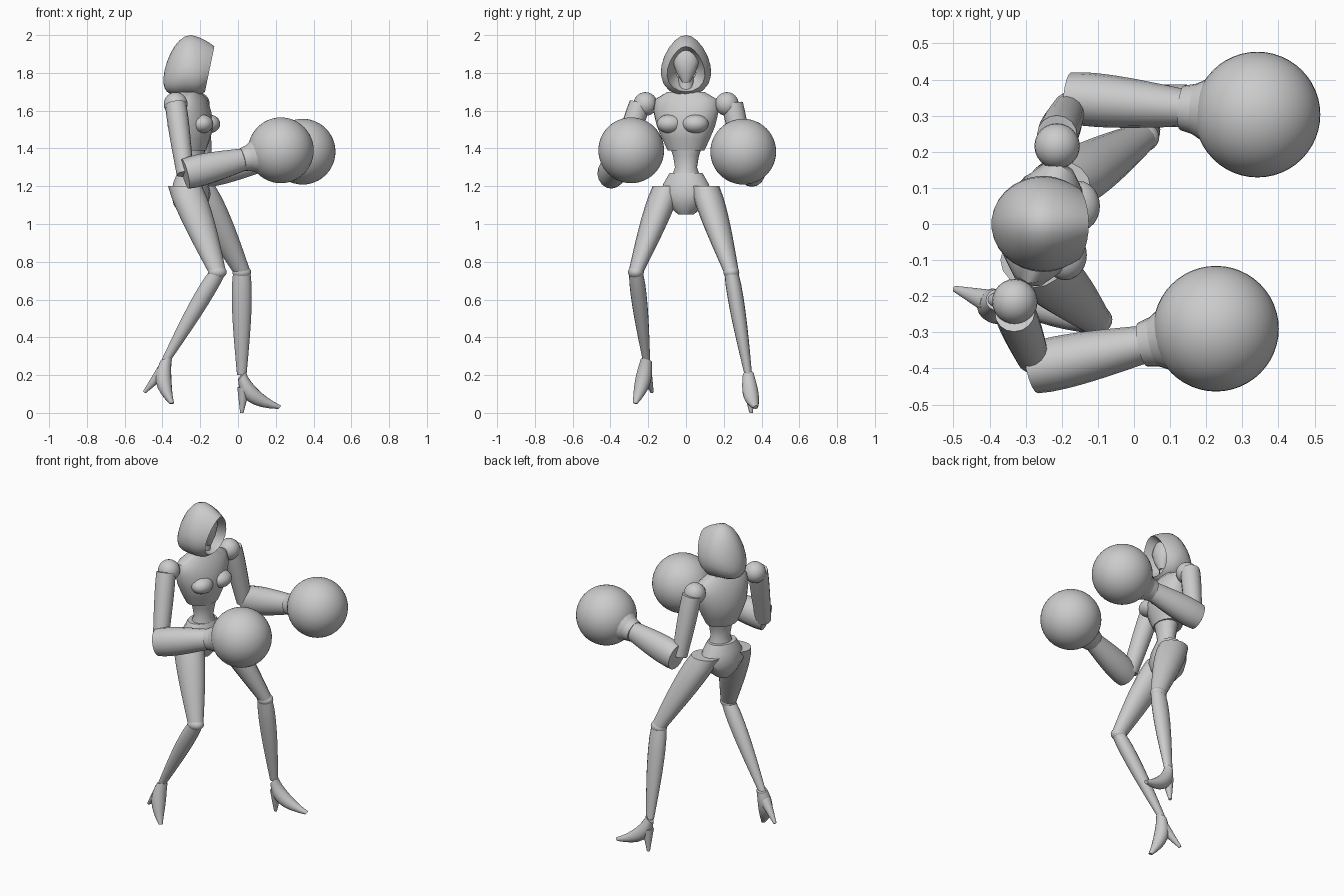
import bpy, bmesh, math
from mathutils import Vector

cube = bpy.data.objects.get("Cube")
if cube:
    bpy.data.objects.remove(cube, do_unlink=True)

tone = (0.6, 0.6, 0.6, 1)
grey = bpy.data.materials.new("matte grey")
grey.use_nodes = True
grey.diffuse_color = tone
grey.node_tree.nodes["Principled BSDF"].inputs["Base Color"].default_value = tone

across, sideways, upward = Vector((1, 0, 0)), Vector((0, 1, 0)), Vector((0, 0, 1))


def finish(name, bm, angle):
    bmesh.ops.recalc_face_normals(bm, faces=bm.faces)
    mesh = bpy.data.meshes.new(name)
    bm.to_mesh(mesh)
    bm.free()
    obj = bpy.data.objects.new(name, mesh)
    bpy.context.collection.objects.link(obj)
    mesh.materials.append(grey)
    bpy.ops.object.select_all(action='DESELECT')
    obj.select_set(True)
    bpy.context.view_layer.objects.active = obj
    bpy.ops.object.shade_smooth_by_angle(angle=math.radians(angle))


def skin(name, rings, angle=40):
    """Join rings of points into a closed tube."""
    bm = bmesh.new()
    loops = [[bm.verts.new(point) for point in ring] for ring in rings]
    for lower, upper in zip(loops, loops[1:]):
        for i in range(len(lower)):
            bm.faces.new((lower[i - 1], lower[i], upper[i], upper[i - 1]))
    bm.faces.new(loops[0])
    bm.faces.new(loops[-1])
    finish(name, bm, angle)


def oval(centre, u, v, sides=16):
    turns = [math.tau * i / sides for i in range(sides)]
    return [centre + u * math.cos(turn) + v * math.sin(turn) for turn in turns]


def stack(name, x, levels, forward=across, left=sideways):
    """Level ovals, each given as height, half depth and half width."""
    skin(name, [oval(Vector((x, 0, height)), forward * depth, left * width)
                for height, depth, width in levels])


def taper(name, start, end, first, last, bulge=0.0, flat=1.0, level=False, steps=8):
    """Straight limb; the bulge swells it between its two end radii."""
    direction = (end - start).normalized()
    v = sideways if level else direction.cross(upward).normalized()
    u = across if level else v.cross(direction)
    rings = []
    for i in range(steps + 1):
        t = i / steps
        radius = first + (last - first) * t + bulge * math.sin(math.pi * t ** 0.7)
        rings.append(oval(start.lerp(end, t), u * radius, v * radius * flat))
    skin(name, rings)


def ball(name, centre, size, segments=24):
    bm = bmesh.new()
    bmesh.ops.create_uvsphere(bm, u_segments=segments, v_segments=segments // 2, radius=1)
    for vert in bm.verts:
        vert.co = centre + vert.co * Vector(size)
    finish(name, bm, 60)


# Torso, turned a little to the model's right
yaw = math.radians(-15)
forward = Vector((math.cos(yaw), math.sin(yaw), 0))
left = upward.cross(forward)
stack("chest", -.25, [(1.39, .08, .1), (1.45, .1, .13), (1.52, .12, .16),
                      (1.6, .1, .18), (1.66, .08, .17), (1.7, .05, .1)], forward, left)
stack("waist", -.24, [(1.24, .07, .08), (1.3, .05, .06), (1.36, .06, .07),
                      (1.42, .07, .09)], forward, left)
stack("pelvis", -.25, [(1.27, .07, .09), (1.22, .09, .12), (1.16, .1, .15),
                       (1.1, .09, .1), (1.05, .05, .04)], forward, left)
for label, sign in (("right", -1), ("left", 1)):
    bust = Vector((-.24, 0, 1.53)) + forward * .07 + left * sign * .07
    ball(label + "_bust", bust, (.06, .07, .05))

# Neck and face mask
stack("neck", -.24, [(1.62, .05, .06), (1.7, .04, .04), (1.8, .04, .04)])
stack("face_mask", -.21, [(1.75, .02, .02), (1.8, .04, .05), (1.86, .05, .07),
                          (1.9, .04, .06), (1.95, .02, .03)])


# Hood: teardrop rings from inside the cavity, over the rim, to the back
def teardrop(x, height, scale, lean=0.0):
    ring = []
    for i in range(20):
        turn = math.tau * i / 20
        rise = math.cos(turn)
        width = math.sin(turn) * (1 - rise / 4)
        ring.append(Vector((x + lean * rise, width * scale * .13,
                            height + rise * scale * .16)))
    return ring


hood = [teardrop(-.25, 1.82, .4), teardrop(-.19, 1.82, .65, .02)]
for i in range(5):
    reach = 1 - i / 5
    hood.append(teardrop(-.25 + reach / 10, 1.84 - reach / 50,
                         1 - reach ** 2 / 4, reach / 40))
for i in range(8):
    turn = math.pi / 2 * i / 7.5
    back = math.sin(turn)
    hood.append(teardrop(-.25 - back * .145, 1.84 - back ** 2 * .08, math.cos(turn)))
skin("hood", hood)


# Arms: each forearm points at the middle of its round glove
def arm(label, shoulder, elbow, glove):
    shoulder, elbow, glove = Vector(shoulder), Vector(elbow), Vector(glove)
    ball(label + "_shoulder", shoulder, (.063, .063, .063))
    outward = sideways * math.copysign(.03, shoulder.y)
    taper(label + "_upper_arm", shoulder + outward, elbow - outward, .056, .045, .004)
    wrist = elbow.lerp(glove, .6)
    taper(label + "_forearm", elbow, wrist, .08, .06, .01, .88)
    flare = wrist.lerp(glove, .16)
    taper(label + "_wristband", wrist, flare, .062, .07)
    taper(label + "_cuff", flare, glove, .07, .17)
    ball(label + "_glove", glove, (.174, .174, .174), 48)


arm("right", (-.33, -.215, 1.635), (-.28, -.4, 1.265), (.227, -.29, 1.39))
arm("left", (-.213, .216, 1.635), (-.18, .35, 1.275), (.342, .303, 1.383))


# Legs with high heeled shoes
def leg(label, hip, knee, ankle, instep, toe, heel_tip):
    hip, knee, ankle = Vector(hip), Vector(knee), Vector(ankle)
    instep, toe, heel_tip = Vector(instep), Vector(toe), Vector(heel_tip)
    taper(label + "_thigh", hip, knee, .09, .047, .014, .85, True)
    ball(label + "_knee", knee, (.05, .042, .036))
    taper(label + "_calf", knee, ankle, .046, .025, .013, .8, True)

    # The shoe follows a curve from ankle to toe
    heading = (toe - ankle).normalized()
    v = heading.cross(upward).normalized()
    u = v.cross(heading)
    shoe = []
    for i in range(9):
        t = i / 8
        centre = ankle.lerp(instep, t).lerp(instep.lerp(toe, t), t)
        radius = .03 - t * .018 + math.sin(math.pi * t) * .02
        shoe.append(oval(centre, u * radius, v * radius))
    skin(label + "_shoe", shoe)
    taper(label + "_heel", ankle.lerp(instep, .5), heel_tip, .034, .009)


leg("right", (-.28, -.1, 1.2), (-.11, -.265, .745), (-.38, -.21, .28),
    (-.42, -.22, .16), (-.35, -.27, .05), (-.495, -.18, .11))
leg("left", (-.21, .1, 1.2), (.02, .24, .745), (.02, .33, .2),
    (.04, .34, .07), (.22, .37, .03), (.02, .345, 0))
